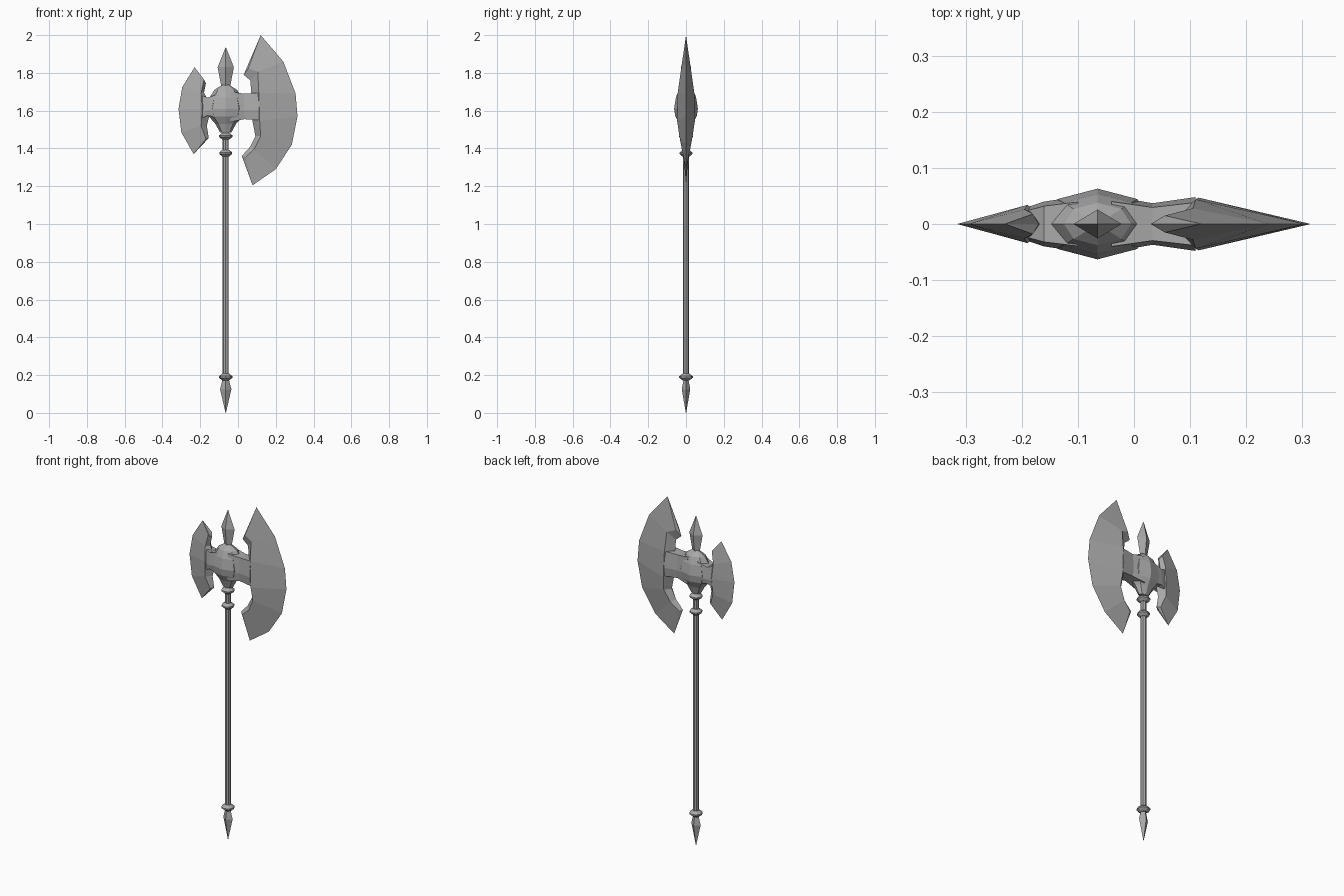
import bpy, bmesh, math

cube = bpy.data.objects.get("Cube")
if cube:
    bpy.data.objects.remove(cube)

steel = bpy.data.materials.new("grey steel")
steel.use_nodes = True
grey = (0.4, 0.4, 0.4, 1)
steel.diffuse_color = grey
steel.node_tree.nodes["Principled BSDF"].inputs["Base Color"].default_value = grey

AXIS = -0.065  # x of the shaft


def finish(name, bm):
    bmesh.ops.remove_doubles(bm, verts=bm.verts, dist=0.0005)
    bmesh.ops.recalc_face_normals(bm, faces=bm.faces)
    mesh = bpy.data.meshes.new(name)
    bm.to_mesh(mesh)
    bm.free()
    mesh.materials.append(steel)
    obj = bpy.data.objects.new(name, mesh)
    bpy.context.scene.collection.objects.link(obj)
    return obj


def loft(name, rings):
    """Skin closed rings of points and cap both ends."""
    bm = bmesh.new()
    loops = [[bm.verts.new(p) for p in ring] for ring in rings]
    n = len(loops[0])
    for a, b in zip(loops, loops[1:]):
        for i in range(n):
            j = (i + 1) % n
            bm.faces.new((a[i], a[j], b[j], b[i]))
    bm.faces.new(loops[0])
    bm.faces.new(loops[-1])
    return finish(name, bm)


def turned(name, profile, sides, depth=1.0):
    """Upright faceted form from (radius, z) pairs, flattened in y by depth."""
    turn = math.tau / sides
    return loft(name, [[(AXIS + r * math.cos(i * turn), depth * r * math.sin(i * turn), z)
                        for i in range(sides)] for r, z in profile])


def collar(name, sections):
    """Six-sided sleeve along x from (x, half depth, low z, high z)."""
    rings = []
    for x, y, lo, hi in sections:
        mid = (lo + hi) / 2 - 0.02
        rings.append([(x, -y * 0.85, lo), (x, -y, mid), (x, -y * 0.8, hi),
                      (x, y * 0.8, hi), (x, y, mid), (x, y * 0.85, lo)])
    return loft(name, rings)


def blade(name, edge, ridge, inner):
    """Wedge blade: sharp edge, thick ridge, bevelled inner side, same front and back."""
    bm = bmesh.new()
    for s in (-1, 1):
        e = [bm.verts.new((x, 0, z)) for x, z in edge]
        r = [bm.verts.new((x, s * y, z)) for x, y, z in ridge]
        n = [bm.verts.new((x, 0, z)) for x, z in inner]
        for a, b in ((e, r), (r, n)):
            for i in range(len(a) - 1):
                bm.faces.new((a[i], a[i + 1], b[i + 1], b[i]))
        for k in (0, -1):
            bm.faces.new((e[k], r[k], n[k]))
    return finish(name, bm)


# Shaft, end spike and rings
turned("shaft", [(0.016, 0.18), (0.016, 1.5)], 8)
turned("bottom_spike", [(0.001, 0), (0.03, 0.125), (0.016, 0.18)], 4, 0.75)
for name, z, r in (("bottom_ring", 0.19, 0.036), ("lower_neck_ring", 1.375, 0.034),
                   ("upper_neck_ring", 1.465, 0.036)):
    turned(name, [(0.018, z - 0.018), (r, z - 0.004), (r, z + 0.004), (0.018, z + 0.018)], 8)

# Head block and top spike
turned("head_block", [(0.03, 1.485), (0.055, 1.53), (0.09, 1.57), (0.1, 1.61),
                      (0.085, 1.67), (0.06, 1.71), (0.01, 1.742)], 8, 0.63)
turned("top_spike", [(0.022, 1.72), (0.043, 1.83), (0.001, 1.935)], 4, 0.6)

# Sleeves joining the blades to the head
collar("left_collar", [(-0.04, 0.05, 1.54, 1.7), (0.033, 0.037, 1.555, 1.69), (0.11, 0.048, 1.55, 1.695)])
collar("right_collar", [(-0.1, 0.049, 1.56, 1.69), (-0.16, 0.04, 1.575, 1.67), (-0.19, 0.03, 1.56, 1.68)])

# Blades
blade("left_blade",
      [(0.12, 2.0), (0.24, 1.86), (0.305, 1.69), (0.315, 1.57), (0.285, 1.42), (0.2, 1.29), (0.077, 1.205)],
      [(0.055, 0.015, 1.825), (0.105, 0.028, 1.805), (0.11, 0.044, 1.695), (0.115, 0.047, 1.545),
       (0.12, 0.035, 1.465), (0.085, 0.022, 1.395), (0.04, 0.012, 1.355)],
      [(0.03, 1.79), (0.065, 1.76), (0.07, 1.7), (0.075, 1.555), (0.092, 1.465), (0.065, 1.41), (0.02, 1.36)])
blade("right_blade",
      [(-0.23, 1.83), (-0.295, 1.725), (-0.315, 1.61), (-0.3, 1.485), (-0.235, 1.37)],
      [(-0.18, 0.018, 1.765), (-0.195, 0.026, 1.695), (-0.19, 0.034, 1.61), (-0.195, 0.028, 1.52),
       (-0.17, 0.015, 1.45)],
      [(-0.17, 1.745), (-0.18, 1.695), (-0.14, 1.62), (-0.165, 1.52), (-0.155, 1.455)])
